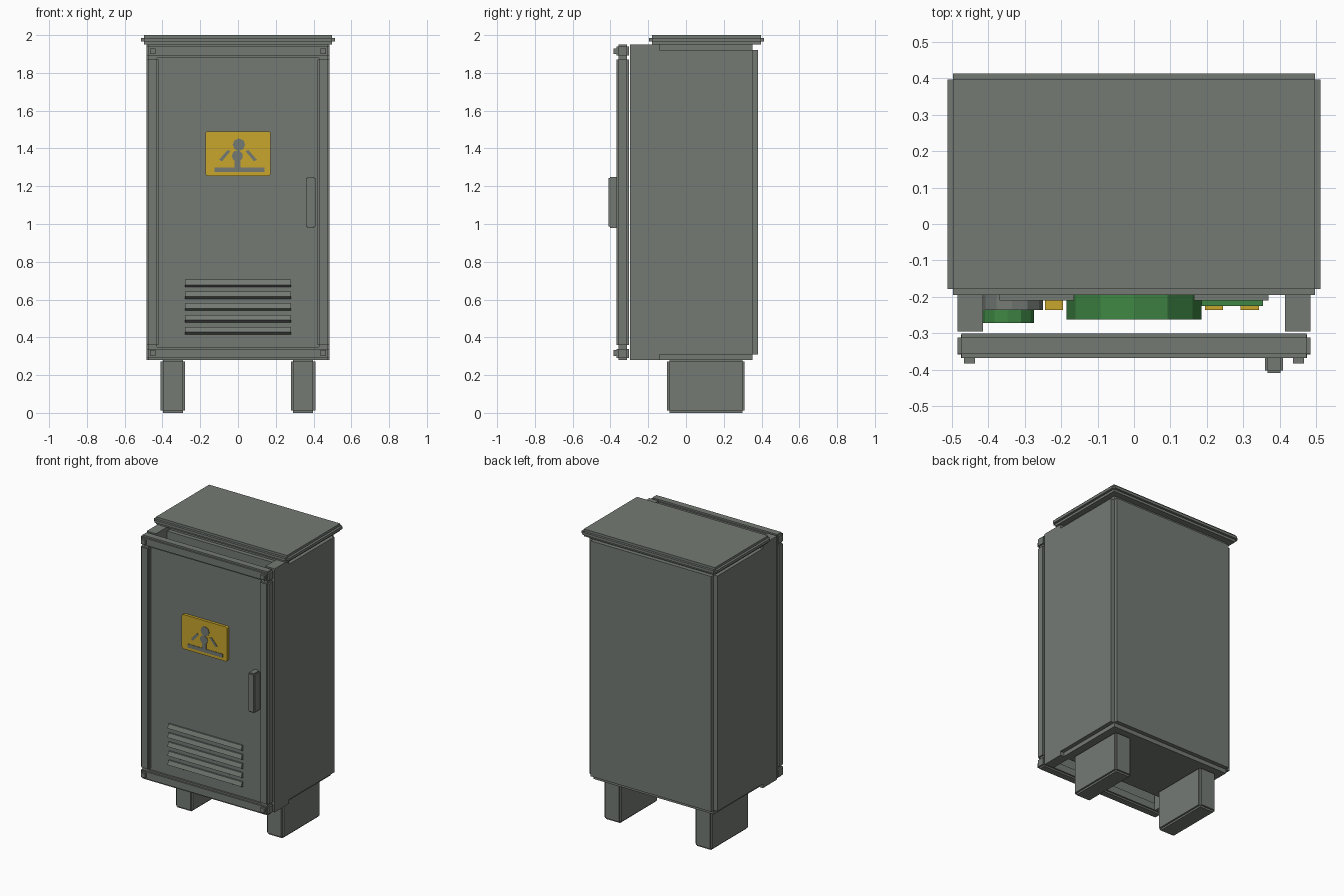
import bpy
import bmesh
import math
from mathutils import Matrix, Vector

if "Cube" in bpy.data.objects:
    bpy.data.objects.remove(bpy.data.objects["Cube"], do_unlink=True)


def material(name, rgb):
    mat = bpy.data.materials.new(name)
    mat.use_nodes = True
    mat.diffuse_color = (*rgb, 1)
    mat.node_tree.nodes["Principled BSDF"].inputs["Base Color"].default_value = (*rgb, 1)
    return mat


GREY = material("cabinet grey", (0.175, 0.195, 0.175))
YELLOW = material("warning yellow", (0.58, 0.38, 0.025))
GREEN = material("component green", (0.05, 0.24, 0.058))
DARK = material("dark grey", (0.09, 0.09, 0.09))


def finish(bm, name, mat):
    bmesh.ops.recalc_face_normals(bm, faces=bm.faces)
    mesh = bpy.data.meshes.new(name)
    bm.to_mesh(mesh)
    bm.free()
    mesh.materials.append(mat)
    obj = bpy.data.objects.new(name, mesh)
    bpy.context.collection.objects.link(obj)
    return obj


def add_box(bm, lo, hi):
    lo, hi = Vector(lo), Vector(hi)
    place = Matrix.Translation((lo + hi) / 2) @ Matrix.Diagonal((*(hi - lo), 1))
    bmesh.ops.create_cube(bm, size=1, matrix=place)


def box(name, x, y, z, mat=GREY, notch=0):
    """Box from axis ranges; a notch cuts a square step along every edge."""
    bm = bmesh.new()
    lo, hi = Vector((x[0], y[0], z[0])), Vector((x[1], y[1], z[1]))
    if notch:
        for axis in range(3):
            inset = Vector((notch, notch, notch))
            inset[axis] = 0
            add_box(bm, lo + inset, hi - inset)
    else:
        add_box(bm, lo, hi)
    return finish(bm, name, mat)


def disc(name, x, z, radius, y, mat, sides=12):
    """Flat prism with its axis along y."""
    bm = bmesh.new()
    place = Matrix.Translation((x, sum(y) / 2, z)) @ Matrix.Rotation(math.pi / 2, 4, "X")
    bmesh.ops.create_cone(bm, cap_ends=True, segments=sides, radius1=radius,
                          radius2=radius, depth=y[1] - y[0], matrix=place)
    return finish(bm, name, mat)


def prism(name, outline, lo, hi, axis, mat):
    """Extrude an outline along x or y."""
    bm = bmesh.new()
    make = (lambda p: (lo, *p)) if axis == "x" else (lambda p: (p[0], lo, p[1]))
    face = bm.faces.new([bm.verts.new(make(p)) for p in outline])
    new = bmesh.ops.extrude_face_region(bm, geom=[face])["geom"]
    shift = (hi - lo, 0, 0) if axis == "x" else (0, hi - lo, 0)
    bmesh.ops.translate(bm, vec=shift, verts=[v for v in new if isinstance(v, bmesh.types.BMVert)])
    return finish(bm, name, mat)


# Housing and roof
box("cabinet_body", (-0.485, 0.485), (-0.175, 0.38), (0.28, 1.95), notch=0.028)
box("roof", (-0.513, 0.513), (-0.195, 0.413), (1.95, 2.0), notch=0.016)

# Legs, door jambs and stiles, mirrored
for side, label in ((1, "left"), (-1, "right")):
    def span(a, b):
        return tuple(sorted((side * a, side * b)))
    box(label + "_leg", span(0.28, 0.41), (-0.10, 0.31), (0, 0.285), notch=0.012)
    box(label + "_door_jamb", span(0.415, 0.485), (-0.296, -0.14), (0.28, 1.95))
    box(label + "_door_stile", span(0.42, 0.485), (-0.368, -0.303), (0.35, 1.88), notch=0.01)
    for z, level in ((0.317, "lower"), (1.915, "upper")):
        box(f"{label}_{level}_bolt", span(0.437, 0.467), (-0.383, -0.36), (z - 0.015, z + 0.015))

# Door rails and recessed panel
box("door_bottom_rail", (-0.485, 0.485), (-0.368, -0.301), (0.28, 0.35), notch=0.011)
box("door_top_rail", (-0.485, 0.485), (-0.368, -0.301), (1.88, 1.95), notch=0.011)
box("door_panel", (-0.43, 0.43), (-0.345, -0.312), (0.33, 1.90))
box("door_handle", (0.36, 0.41), (-0.41, -0.34), (0.98, 1.25), notch=0.007)

# Louvre hoods
for i in range(5):
    top = 0.706 - i * 0.0625
    hood = [(-0.34, top), (-0.355, top), (-0.366, top - 0.028), (-0.345, top - 0.04), (-0.34, top - 0.04)]
    prism(f"louvre_{i + 1}", hood, -0.28, 0.28, "x", GREY)

# Warning sign with rounded corners
corners = []
for k, (sx, sz) in enumerate(((1, 1), (-1, 1), (-1, -1), (1, -1))):
    for step in range(4):
        a = math.pi / 2 * (k + step / 3)
        corners.append((sx * 0.16 + 0.012 * math.cos(a), 1.373 + sz * 0.106 + 0.012 * math.sin(a)))
prism("warning_sign", corners, -0.364, -0.34, "y", YELLOW)

# Pictogram plates
FACE = (-0.367, -0.363)
box("pictogram_base", (-0.125, 0.14), FACE, (1.275, 1.30))
box("pictogram_stem", (-0.018, 0.014), FACE, (1.295, 1.36))
disc("pictogram_torso", -0.003, 1.36, 0.029, FACE, GREY)
disc("pictogram_head", 0.005, 1.42, 0.033, FACE, GREY, 8)
for side, label in ((1, "left"), (-1, "right")):
    arm = [(side * 0.04, 1.385), (side * 0.055, 1.392), (side * 0.10, 1.34), (side * 0.085, 1.332)]
    prism(label + "_pictogram_arm", arm, *FACE, "y", GREY)

# Equipment on the housing front, behind the door
disc("main_drum", 0, 1.15, 0.185, (-0.262, -0.17), GREEN)
disc("grey_drum", -0.335, 1.55, 0.085, (-0.236, -0.17), GREY)
disc("drum_cap", -0.347, 1.55, 0.072, (-0.272, -0.236), GREEN)
box("dark_block", (-0.31, -0.25), (-0.235, -0.17), (1.25, 1.42), DARK)
for side, label in ((1, "left"), (-1, "right")):
    xs = tuple(sorted((side * 0.165, side * 0.37)))
    box(label + "_mounting_plate", xs, (-0.21, -0.17), (1.40, 1.70))
box("circuit_board", (0.185, 0.355), (-0.225, -0.20), (1.43, 1.67), GREEN)
for i, x in enumerate((-0.22, 0.22, 0.318)):
    box(f"yellow_relay_{i + 1}", (x - 0.025, x + 0.025), (-0.236, -0.20), (1.50, 1.60), YELLOW)
